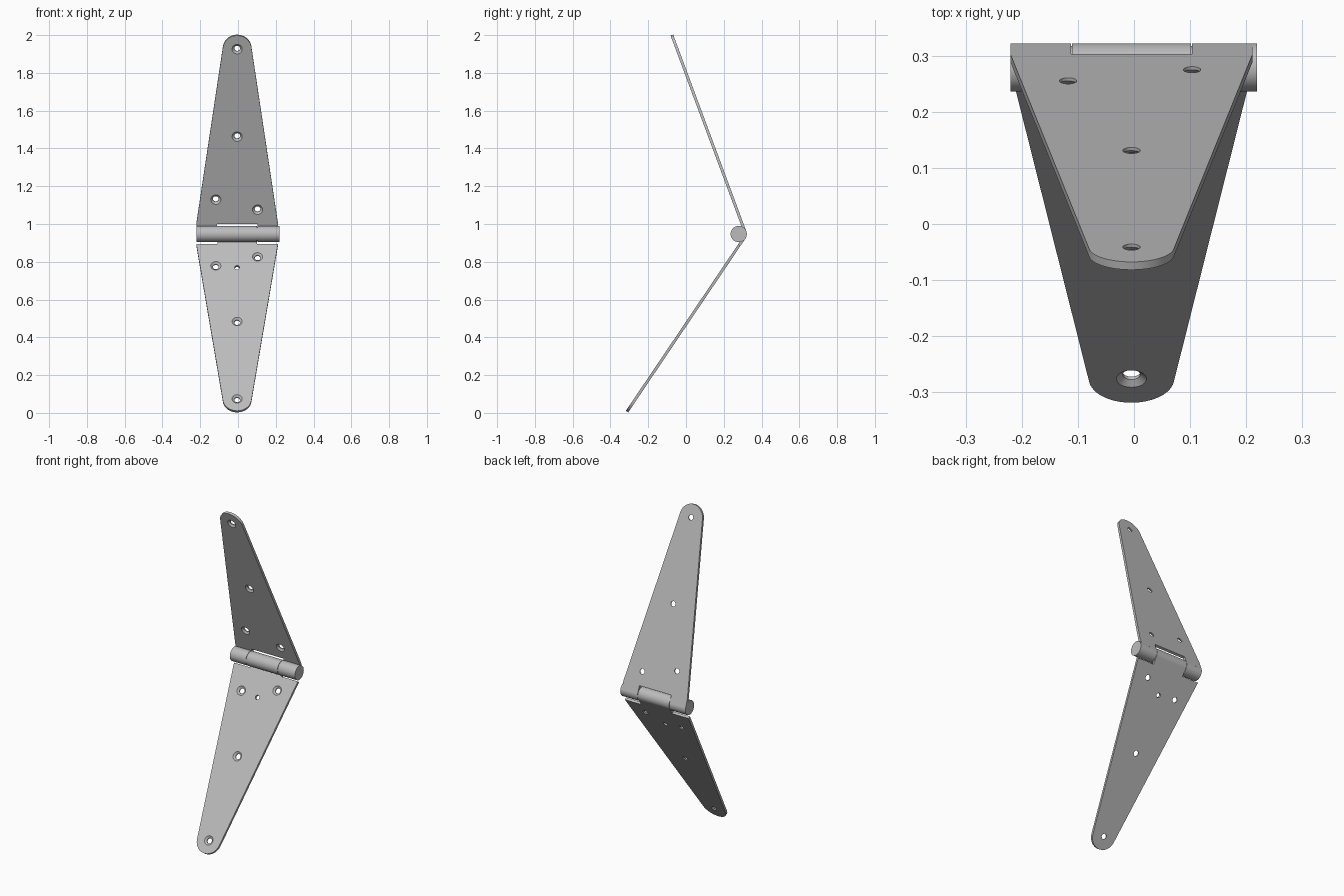
import bpy
import bmesh
from math import sin, cos, pi, radians, atan2, asin, hypot
from mathutils import Vector, Matrix

cube = bpy.data.objects.get("Cube")
if cube:
    bpy.data.objects.remove(cube, do_unlink=True)

# One plain metal colour
steel = bpy.data.materials.new("grey steel")
steel.use_nodes = True
grey = (0.5, 0.5, 0.5, 1)
steel.diffuse_color = grey
steel.node_tree.nodes["Principled BSDF"].inputs["Base Color"].default_value = grey

AXIS = Vector((0, 0.279, 0.947))    # centre of the barrel
BARREL_R = 0.043
THICK = 0.015
MID_X = -0.0045                     # leaves sit slightly off centre
HALF = 0.216                        # half width of a leaf at the barrel
START = 0.046                       # where the leaf proper begins
TIP_R, TIP_S = 0.076, 1.034         # rounded end
SCREWS = [(0, TIP_S), (0, 0.54), (-0.113, 0.184), (0.108, 0.127)]


def make_object(name, bm):
    bmesh.ops.recalc_face_normals(bm, faces=bm.faces)
    mesh = bpy.data.meshes.new(name)
    bm.to_mesh(mesh)
    bm.free()
    mesh.materials.append(steel)
    obj = bpy.data.objects.new(name, mesh)
    bpy.context.collection.objects.link(obj)
    return obj


def activate(obj):
    bpy.ops.object.select_all(action='DESELECT')
    obj.select_set(True)
    bpy.context.view_layer.objects.active = obj


def smooth(obj):
    activate(obj)
    bpy.ops.object.shade_smooth_by_angle(angle=radians(30))


def add_lathe(bm, place, x, s, profile, sides=24):
    """Closed turned solid through the leaf, from (radius, depth) pairs."""
    rings = [[bm.verts.new(place(x + r * cos(2 * pi * i / sides),
                                 s + r * sin(2 * pi * i / sides), w))
              for i in range(sides)] for r, w in profile]
    for a, b in zip(rings, rings[1:]):
        for i in range(sides):
            j = (i + 1) % sides
            bm.faces.new((a[i], a[j], b[j], b[i]))
    bm.faces.new(rings[0])
    bm.faces.new(rings[-1])


def make_leaf(name, along, front, tabs, pilot=None):
    """Tapered strap with knuckle tabs, lying against the back of the barrel."""
    origin = AXIS - front * BARREL_R + Vector((MID_X, 0, 0))

    def place(x, s, w):
        return origin + Vector((x, 0, 0)) + along * s + front * w

    # Outline: tabs along the barrel, then the rounded tip
    outline = []
    for x0, x1 in tabs:
        outline += [(x0, START), (x0, 0), (x1, 0), (x1, START)]
    if tabs[0][0] > -HALF:
        outline = [(-HALF, START)] + outline + [(HALF, START)]
    rise = TIP_S - START
    lean = atan2(HALF, rise) - asin(TIP_R / hypot(HALF, rise))
    for i in range(25):
        a = lean + (pi - 2 * lean) * i / 24
        outline.append((TIP_R * cos(a), TIP_S + TIP_R * sin(a)))

    bm = bmesh.new()
    face = bm.faces.new([bm.verts.new(place(x, s, 0)) for x, s in outline])
    ext = bmesh.ops.extrude_face_region(bm, geom=[face], use_keep_orig=True)
    verts = [v for v in ext["geom"] if isinstance(v, bmesh.types.BMVert)]
    bmesh.ops.translate(bm, verts=verts, vec=front * THICK)
    leaf = make_object(name, bm)

    # Countersunk screw holes and an optional plain hole
    bm = bmesh.new()
    for x, s in SCREWS:
        add_lathe(bm, place, x, s, [(0.0155, -0.01), (0.0155, 0.006),
                                    (0.027, THICK), (0.027, 0.025)])
    if pilot:
        add_lathe(bm, place, *pilot, [(0.013, -0.01), (0.013, 0.025)])
    cutter = make_object(name + "_hole_cutter", bm)
    cutter.hide_render = True
    mod = leaf.modifiers.new("holes", 'BOOLEAN')
    mod.operation = 'DIFFERENCE'
    mod.solver = 'EXACT'
    mod.object = cutter
    activate(leaf)
    bpy.ops.object.modifier_apply(modifier=mod.name)
    bpy.data.objects.remove(cutter, do_unlink=True)
    smooth(leaf)


def make_cylinder(name, x0, x1, radius):
    bm = bmesh.new()
    place = Matrix.Translation(AXIS + Vector(((x0 + x1) / 2, 0, 0)))
    bmesh.ops.create_cone(bm, cap_ends=True, segments=48, radius1=radius,
                          radius2=radius, depth=x1 - x0,
                          matrix=place @ Matrix.Rotation(pi / 2, 4, 'Y'))
    smooth(make_object(name, bm))


# Leaves
up, down = radians(20.4), radians(34)
make_leaf("upper_leaf", Vector((0, -sin(up), cos(up))),
          Vector((0, -cos(up), -sin(up))),
          [(-HALF, -0.108), (0.108, HALF)])
make_leaf("lower_leaf", Vector((0, -sin(down), -cos(down))),
          Vector((0, -cos(down), sin(down))),
          [(-0.105, 0.105)], pilot=(0, 0.195))

# Barrel knuckles on a pin
make_cylinder("right_knuckle", -0.2205, -0.1125, BARREL_R)
make_cylinder("middle_knuckle", -0.1105, 0.1015, BARREL_R)
make_cylinder("left_knuckle", 0.1035, 0.2195, BARREL_R)
make_cylinder("hinge_pin", -0.215, 0.215, 0.038)
